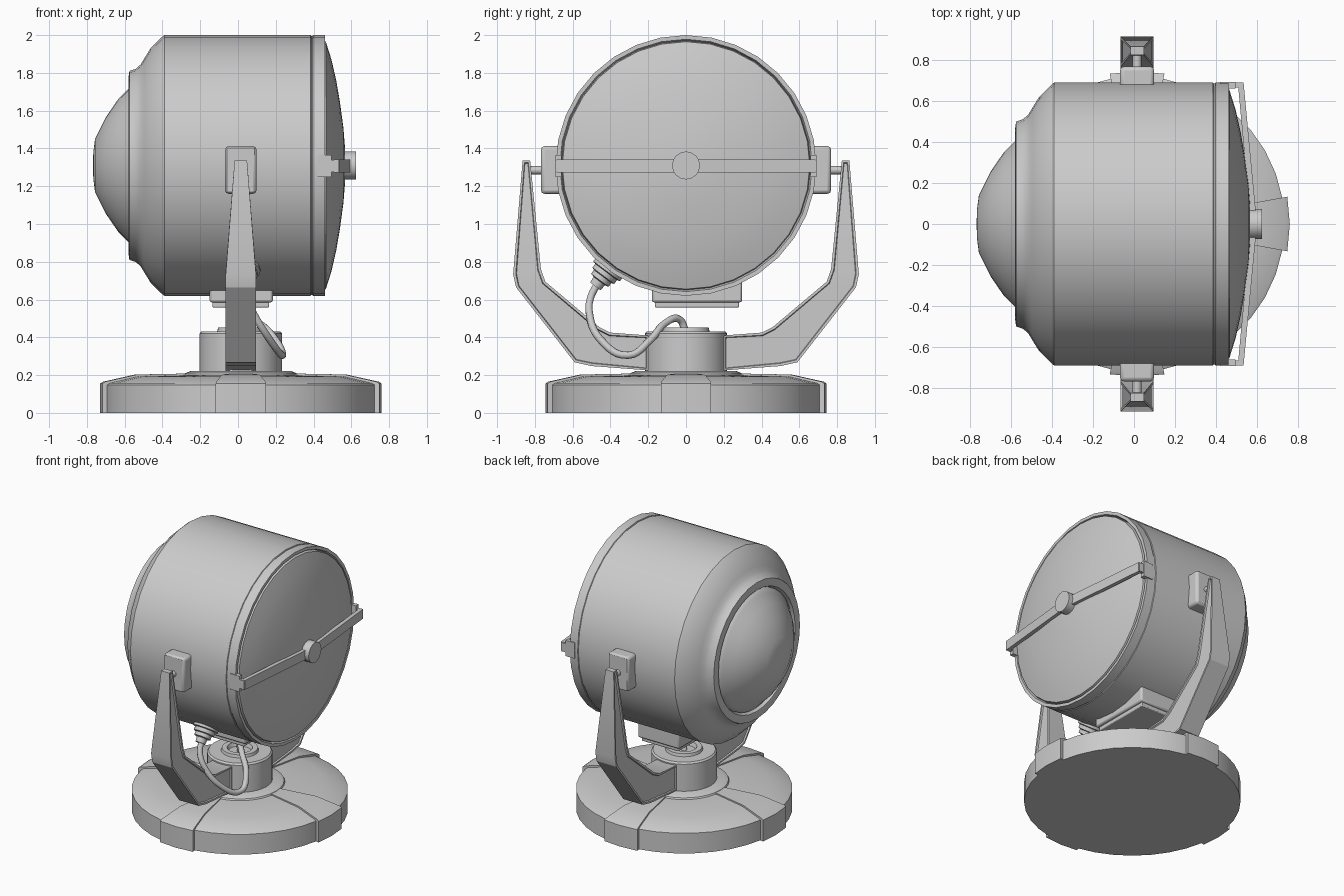
import bpy, bmesh, math
from mathutils import Matrix, Vector

if "Cube" in bpy.data.objects:
    bpy.data.objects.remove(bpy.data.objects["Cube"])

CX = 0.015          # stand axis
CZ = 1.31           # drum axis height


def finish(bm, name, bevel=0.0, angle=35):
    bmesh.ops.remove_doubles(bm, verts=bm.verts, dist=1e-5)
    bmesh.ops.recalc_face_normals(bm, faces=bm.faces)
    me = bpy.data.meshes.new(name)
    bm.to_mesh(me)
    bm.free()
    ob = bpy.data.objects.new(name, me)
    bpy.context.collection.objects.link(ob)
    bpy.ops.object.select_all(action='DESELECT')
    ob.select_set(True)
    bpy.context.view_layer.objects.active = ob
    bpy.ops.object.shade_smooth_by_angle(angle=math.radians(angle))
    if bevel:
        m = ob.modifiers.new("bevel", 'BEVEL')
        m.width, m.segments, m.limit_method = bevel, 2, 'ANGLE'
    return ob


def lathe(name, profile, matrix, n=32, angle=35):
    """Revolve (radius, height) points about local z."""
    bm = bmesh.new()
    rings = [[bm.verts.new(matrix @ Vector((r * math.cos(t), r * math.sin(t), h))) for r, h in profile]
             for t in (2 * math.pi * i / n for i in range(n))]
    for i in range(n):
        a, b = rings[i], rings[(i + 1) % n]
        for j in range(len(profile) - 1):
            bm.faces.new((a[j], b[j], b[j + 1], a[j + 1]))
    return finish(bm, name, angle=angle)


def box(name, lo, hi, bevel=0.0, recess=None):
    """Box between corners; recess = (outward y sign, margin, depth)."""
    bm = bmesh.new()
    lo, hi = Vector(lo), Vector(hi)
    bmesh.ops.create_cube(bm, size=1)
    for v in bm.verts:
        v.co = Vector([(lo[i] + hi[i]) / 2 + v.co[i] * abs(hi[i] - lo[i]) for i in range(3)])
    if recess:
        s, margin, depth = recess
        bm.normal_update()
        f = [f for f in bm.faces if f.normal.y * s > 0.9]
        bmesh.ops.inset_region(bm, faces=f, thickness=margin)
        f = bmesh.ops.extrude_face_region(bm, geom=f)['geom']
        bmesh.ops.translate(bm, vec=(0, -s * depth, 0), verts=[g for g in f if isinstance(g, bmesh.types.BMVert)])
        old = [q for q in bm.faces if q.normal.y * s > 0.9 and len(q.verts) == 4
               and all(abs(v.co.x - (lo.x + hi.x) / 2) < (hi.x - lo.x) / 2 - 1e-4 for v in q.verts)
               and all(abs(v.co.y) > max(abs(lo.y), abs(hi.y)) - 1e-4 for v in q.verts)]
        bmesh.ops.delete(bm, geom=old, context='FACES_ONLY')
    return finish(bm, name, bevel)


stand = Matrix.Translation((CX, 0, 0))
axis_x = Matrix.Translation((0, 0, CZ)) @ Matrix.Rotation(math.pi / 2, 4, 'Y')

# Base disc
lathe("base_disc", [(0, 0), (.72, 0), (.72, .148), (.705, .157), (.55, .193), (.28, .2), (0, .2)], stand, 36, 25)

# Four raised wedge ribs on the base
rib = [(.2, 0), (.745, 0), (.745, .155), (.73, .165), (.56, .203), (.2, .21)]
half = math.radians(10.3)
for k in range(4):
    bm = bmesh.new()
    rows = []
    for t in (-half, 0, half):
        a = k * math.pi / 2 + t
        rows.append([bm.verts.new((CX + r * math.cos(a), r * math.sin(a), z)) for r, z in rib])
    for a, b in zip(rows, rows[1:]):
        for j in range(len(rib)):
            q = (j + 1) % len(rib)
            bm.faces.new((a[j], b[j], b[q], a[q]))
    bm.faces.new(rows[0])
    bm.faces.new(rows[-1])
    finish(bm, f"base_rib_{k}", angle=25)

# Collar and centre post with a cable socket
lathe("base_collar", [(0, .19), (.305, .19), (.295, .21), (.265, .222), (0, .222)], stand)
lathe("post", [(0, .2), (.218, .2), (.218, .42), (.208, .432), (.125, .432), (.12, .452),
               (.085, .452), (.075, .425), (0, .425)], stand)

# Yoke arms with recessed side panels, brackets and pivot pins
arm = [(.2, .225), (.5, .248), (.59, .268), (.9, .665), (.915, .735), (.865, 1.335),
       (.825, 1.335), (.768, .76), (.745, .695), (.46, .455), (.4, .425), (.2, .41)]
for s, side in ((-1, "front"), (1, "back")):
    bm = bmesh.new()
    rows = []
    for d in (-1, 1):
        rows.append([bm.verts.new((CX + d * (.08 if z < .77 else .033), s * y, z)) for y, z in arm])
    caps = [bm.faces.new(r) for r in rows]
    for j in range(len(arm)):
        q = (j + 1) % len(arm)
        bm.faces.new((rows[0][j], rows[0][q], rows[1][q], rows[1][j]))
    bmesh.ops.recalc_face_normals(bm, faces=bm.faces)
    bmesh.ops.inset_individual(bm, faces=caps, thickness=.014, depth=0)
    bmesh.ops.inset_individual(bm, faces=caps, thickness=.004, depth=-.01)
    bmesh.ops.triangulate(bm, faces=caps)
    finish(bm, f"yoke_arm_{side}", angle=25)

    box(f"pivot_bracket_{side}", (CX - .083, s * .64, 1.16), (CX + .083, s * .768, 1.412), .018, (s, .032, .05))
    pin = Matrix.Translation((CX, 0, 1.285)) @ Matrix.Rotation(-s * math.pi / 2, 4, 'X')
    lathe(f"pivot_pin_{side}", [(0, .69), (.022, .69), (.022, .84), (0, .84)], pin, 12)

# Drum housing with stepped shoulder and rear rim
lathe("drum", [(0, -.54), (.43, -.54), (.445, -.575), (.465, -.58), (.5, -.575), (.512, -.54), (.535, -.515),
               (.565, -.497), (.62, -.463), (.678, -.405), (.69, -.39), (.69, .385), (.685, .388),
               (.685, .394), (.69, .397), (.69, .46), (.668, .46), (.66, .44), (0, .44)], axis_x, 32, 30)

# Front lens dome
lathe("lens", [(.435, -.53), (.43, -.56), (.405, -.58), (.35, -.635), (.255, -.7), (.14, -.757),
               (.07, -.766), (0, -.768)], axis_x, 32, 50)

# Rear cover dome
lathe("rear_cover", [(.66, .44), (.655, .465), (.56, .495), (.45, .52), (.34, .539), (.2, .558),
                     (.1, .566), (0, .569)], axis_x, 32, 40)

# Rear clamp strap, bent outwards to the knob
bm = bmesh.new()
path = [(-.685, .507, .535), (0, .57, .6), (.685, .507, .535)]
rows = [[bm.verts.new((x, y, CZ + z)) for x, z in ((a, -.037), (b, -.037), (b, .032), (a, .032))]
        for y, a, b in path]
for a, b in zip(rows, rows[1:]):
    for j in range(4):
        bm.faces.new((a[j], b[j], b[(j + 1) % 4], a[(j + 1) % 4]))
bm.faces.new(rows[0])
bm.faces.new(rows[-1])
finish(bm, "clamp_strap", angle=5)
lathe("clamp_knob", [(0, .56), (.074, .56), (.074, .625), (0, .625)], axis_x, 16)
for s, side in ((-1, "front"), (1, "back")):
    box(f"strap_lug_{side}", (.42, s * .66, CZ - .06), (.495, s * .692, CZ + .055))
    box(f"strap_hinge_{side}", (.48, s * .665, CZ - .035), (.533, s * .69, CZ + .03))

# Ballast box beneath the drum
box("under_box", (-.15, -.18, .585), (.185, .297, .8), .012)
box("under_plate", (-.135, -.165, .558), (.165, .28, .59), .006)

# Cable plug, pointing radially out of the drum
d = Vector((0, -.6, -.8))
plug = Matrix.Translation((.03, 0, CZ)) @ d.to_track_quat('Z', 'Y').to_matrix().to_4x4()
lathe("cable_plug", [(0, .64), (.088, .64), (.088, .7), (.072, .705), (.072, .73), (.058, .735),
                     (.058, .76), (.038, .765), (.034, .8), (0, .8)], plug, 16)

# Cable
cu = bpy.data.curves.new("cable", 'CURVE')
cu.dimensions = '3D'
cu.bevel_depth, cu.bevel_resolution, cu.resolution_u = .02, 2, 6
pts = [(.03, -.465, .69), (.045, -.505, .61), (.08, -.512, .53), (.17, -.45, .385), (.235, -.305, .305),
       (.2, -.19, .385), (.11, -.11, .475), (.04, -.035, .495), (CX, .0, .42)]
sp = cu.splines.new('BEZIER')
sp.bezier_points.add(len(pts) - 1)
for p, co in zip(sp.bezier_points, pts):
    p.co = co
    p.handle_left_type = p.handle_right_type = 'AUTO'
bpy.context.collection.objects.link(bpy.data.objects.new("cable", cu))
